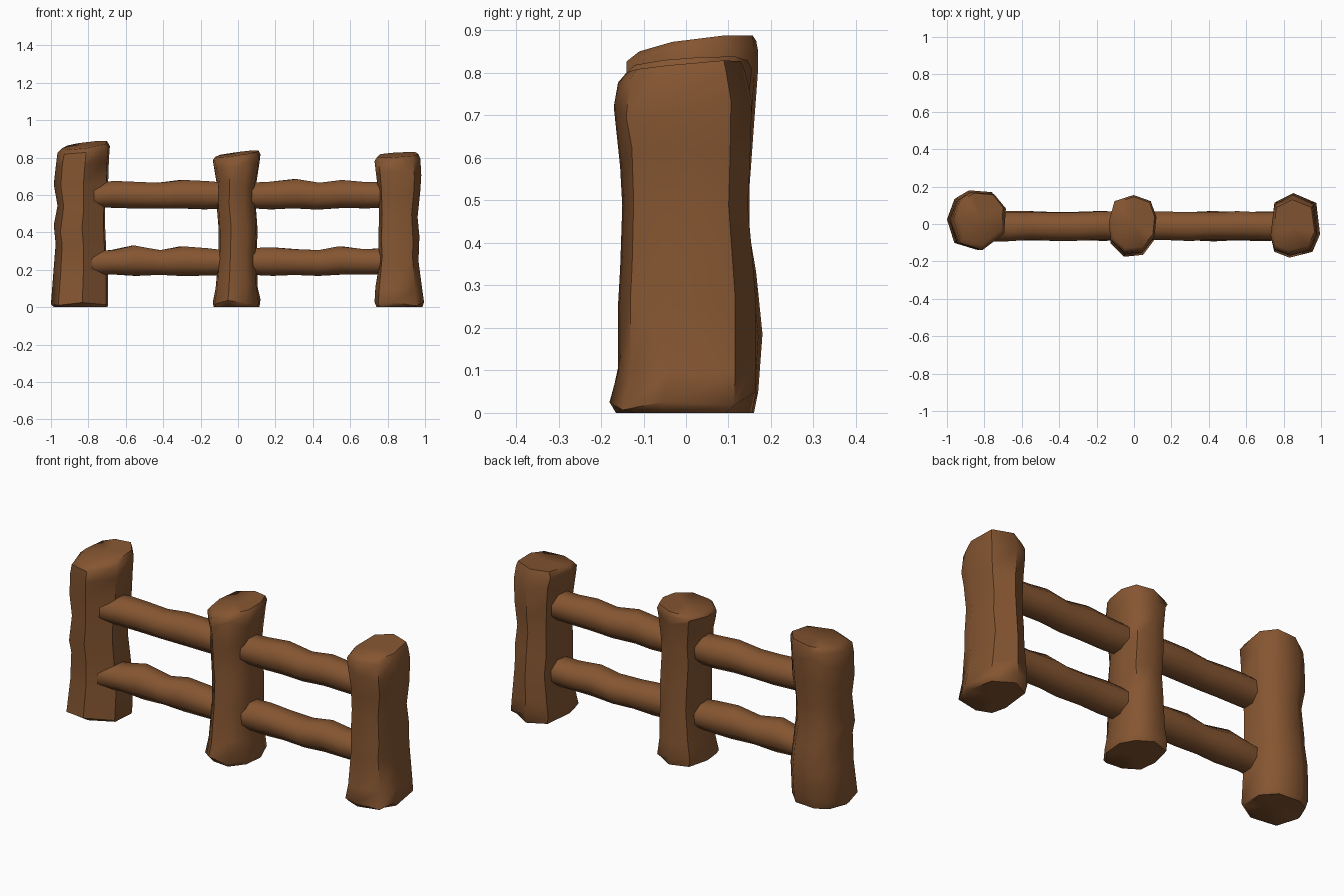
import bpy, bmesh, math, random
from mathutils import Vector

if "Cube" in bpy.data.objects:
    bpy.data.objects.remove(bpy.data.objects["Cube"])

random.seed(4)
wood = bpy.data.materials.new("brown wood")
wood.diffuse_color = (0.235, 0.092, 0.031, 1)
wood.use_nodes = True
wood.node_tree.nodes["Principled BSDF"].inputs["Base Color"].default_value = wood.diffuse_color


def loft(name, rings, angle):
    """Skin closed rings into a capped, smooth-shaded log."""
    bm = bmesh.new()
    loops = [[bm.verts.new(p) for p in r] for r in rings]
    n = len(loops[0])
    for a, b in zip(loops, loops[1:]):
        for i in range(n):
            j = (i + 1) % n
            bm.faces.new((a[i], a[j], b[j], b[i]))
    for loop in (loops[0], loops[-1]):
        c = bm.verts.new(sum((v.co for v in loop), Vector()) / n)
        for i in range(n):
            bm.faces.new((loop[i], loop[(i + 1) % n], c))
    bmesh.ops.recalc_face_normals(bm, faces=bm.faces)
    me = bpy.data.meshes.new(name)
    bm.to_mesh(me)
    bm.free()
    me.materials.append(wood)
    ob = bpy.data.objects.new(name, me)
    bpy.context.collection.objects.link(ob)
    bpy.context.view_layer.objects.active = ob
    ob.select_set(True)
    bpy.ops.object.shade_smooth_by_angle(angle=math.radians(angle))
    ob.select_set(False)


def post(name, plan, levels, slope, notch):
    """plan: outline from above; levels: (z, left x, right x, front y, back y); slope: top tilt."""
    xs, ys = [p[0] for p in plan], [p[1] for p in plan]
    rings = []
    for k, (z, x0, x1, y0, y1) in enumerate(levels):
        ring = []
        for i, (px, py) in enumerate(plan):
            u = (px - min(xs)) / (max(xs) - min(xs))
            v = (py - min(ys)) / (max(ys) - min(ys))
            s = 0.88 if k == 0 and i in notch else 1.0   # chipped foot
            u, v = 0.5 + (u - 0.5) * s, 0.5 + (v - 0.5) * s
            t = max(0, (z - 0.6) / 0.25)
            dz = t * (slope[0] * (u - 0.5) + slope[1] * (v - 0.5))
            if 0 < k < len(levels) - 2:
                dz += random.uniform(-0.025, 0.025)
            ring.append((x0 + u * (x1 - x0), y0 + v * (y1 - y0), max(0, z + dz)))
        rings.append(ring)
    loft(name, rings, 50)


# posts
post("left_post",
     [(-1, .03), (-.96, -.10), (-.83, -.14), (-.70, -.05), (-.69, .09), (-.76, .17), (-.89, .18), (-.96, .14)],
     [(0, -.985, -.70, -.12, .16), (.03, -1, -.695, -.14, .17), (.20, -.985, -.695, -.125, .18),
      (.32, -.975, -.705, -.125, .165), (.42, -.985, -.71, -.13, .15), (.52, -.965, -.71, -.13, .15),
      (.66, -.985, -.695, -.13, .16), (.78, -.975, -.69, -.14, .17), (.84, -.965, -.685, -.14, .17),
      (.865, -.94, -.70, -.11, .165)], (.03, .03), (2,))
post("middle_post",
     [(-.13, 0), (-.12, -.10), (-.05, -.17), (.05, -.16), (.11, -.08), (.12, .03), (.09, .12), (0, .155), (-.10, .12)],
     [(0, -.13, .115, -.16, .15), (.03, -.135, .12, -.175, .155), (.12, -.12, .105, -.16, .15),
      (.28, -.105, .10, -.15, .15), (.42, -.105, .105, -.145, .14), (.56, -.115, .095, -.145, .14),
      (.66, -.11, .095, -.155, .145), (.76, -.125, .115, -.16, .15), (.80, -.135, .12, -.15, .155),
      (.82, -.12, .11, -.13, .145)], (.035, .02), (2, 6))
post("right_post",
     [(.73, -.06), (.75, -.14), (.83, -.17), (.95, -.14), (.99, -.05), (.97, .11), (.85, .16), (.75, .11)],
     [(0, .74, .985, -.165, .155), (.03, .73, .995, -.18, .165), (.11, .735, .985, -.16, .165),
      (.25, .755, .965, -.16, .165), (.36, .75, .97, -.155, .155), (.48, .755, .96, -.15, .145),
      (.60, .75, .975, -.155, .15), (.72, .74, .98, -.17, .155), (.79, .73, .975, -.16, .14),
      (.815, .745, .965, -.14, .13)], (.015, .03), (3, 5))


def rail(name, x0, x1, tops, bottom):
    """Horizontal octagonal log whose top edge follows the given heights."""
    rings = []
    for k, top in enumerate(tops):
        x = x0 + (x1 - x0) * k / (len(tops) - 1)
        lo = bottom + random.uniform(-.004, .008)
        y0, y1 = -.095 + random.uniform(0, .012), .07 - random.uniform(0, .01)
        ring = []
        for i in range(8):
            a = math.tau * (i + .5) / 8
            ring.append((x + random.uniform(-.015, .015),
                         (y0 + y1) / 2 + (y1 - y0) / 2 * math.cos(a) * 1.08,
                         (lo + top) / 2 + (top - lo) / 2 * math.sin(a) * 1.08))
        rings.append(ring)
    loft(name, rings, 60)


# rails
rail("upper_left_rail", -.80, -.05, (.655, .675, .67, .665, .68, .675, .665), .525)
rail("upper_right_rail", .05, .80, (.665, .67, .685, .665, .68, .67, .67), .525)
rail("lower_left_rail", -.80, -.05, (.30, .305, .33, .305, .325, .315, .30), .168)
rail("lower_right_rail", .05, .80, (.315, .32, .31, .305, .325, .31, .315), .168)
